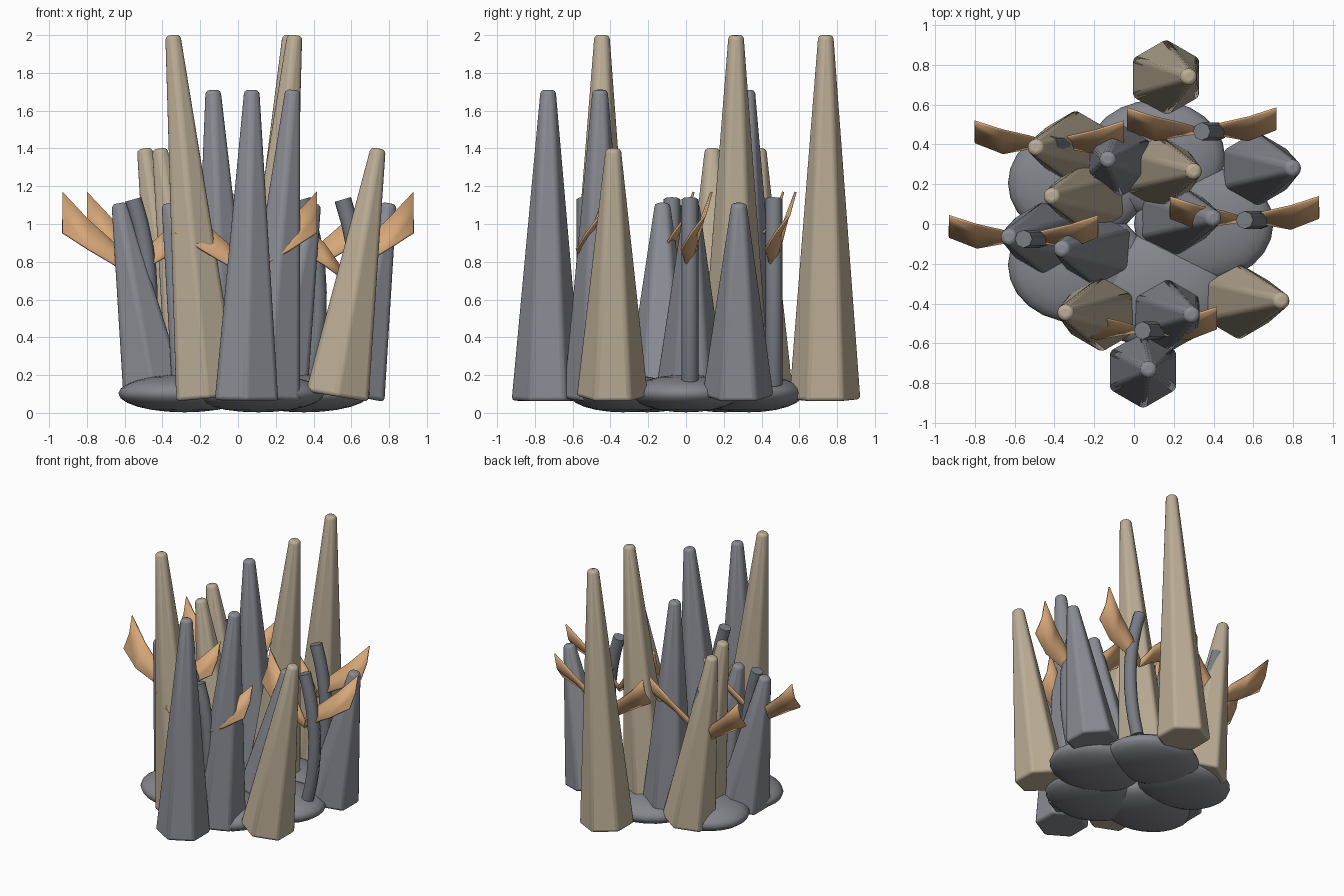
import bpy, bmesh, math
from mathutils import Vector, Matrix

if "Cube" in bpy.data.objects:
    bpy.data.objects.remove(bpy.data.objects["Cube"])


def material(name, rgb):
    m = bpy.data.materials.new(name)
    m.diffuse_color = (*rgb, 1)
    m.use_nodes = True
    m.node_tree.nodes["Principled BSDF"].inputs["Base Color"].default_value = m.diffuse_color
    return m


TAN = material("tan spike", (0.50, 0.42, 0.305))
GREY = material("grey spike", (0.255, 0.262, 0.295))
MOUND = material("grey mound", (0.235, 0.24, 0.265))
STEM = material("dark grey stem", (0.19, 0.205, 0.23))
LEAF = material("orange leaf", (0.67, 0.385, 0.19))


def finish(bm, name, mat):
    bmesh.ops.recalc_face_normals(bm, faces=bm.faces)
    me = bpy.data.meshes.new(name)
    bm.to_mesh(me)
    bm.free()
    me.materials.append(mat)
    ob = bpy.data.objects.new(name, me)
    bpy.context.collection.objects.link(ob)
    return ob


def smooth(ob, degrees):
    bpy.ops.object.select_all(action='DESELECT')
    ob.select_set(True)
    bpy.context.view_layer.objects.active = ob
    bpy.ops.object.shade_smooth_by_angle(angle=math.radians(degrees))


def tube(bm, centres, radii, axes, sides=6):
    """Loft capped rings along a path."""
    rings = []
    for c, r, ax in zip(centres, radii, axes):
        rot = Matrix.Rotation(math.atan2(ax.x, ax.z), 3, 'Y')
        rings.append([bm.verts.new(c + rot @ Vector((
            r * math.sin(2 * math.pi * i / sides),
            r * math.cos(2 * math.pi * i / sides), 0))) for i in range(sides)])
    for a, b in zip(rings, rings[1:]):
        for i in range(sides):
            j = (i + 1) % sides
            bm.faces.new((a[i], a[j], b[j], b[i]))
    bm.faces.new(rings[0])
    bm.faces.new(rings[-1])


def spike(name, mat, y, base_x, tip_x, height):
    tilt = math.atan2(tip_x - base_x, height)
    base = Vector((base_x, y, 0.062 + 0.16 * abs(math.sin(tilt))))
    tip = Vector((tip_x, y + 0.005, height))
    axis = tip - base
    bm = bmesh.new()
    tube(bm, [base, tip], [0.194, 0.046], [axis, axis])
    ob = finish(bm, name, mat)
    bev = ob.modifiers.new("soft_edges", 'BEVEL')
    bev.width = 0.021
    bev.segments = 3
    bev.limit_method = 'NONE'
    smooth(ob, 40)


# Five flattened mounds in a ring form the base
for k in range(5):
    a = 2 * math.pi * k / 5
    bm = bmesh.new()
    bmesh.ops.create_uvsphere(bm, u_segments=24, v_segments=12, radius=1)
    for v in bm.verts:
        v.co = Vector((v.co.x * 0.35 + 0.35 * math.cos(a),
                       v.co.y * 0.29 + 0.35 * math.sin(a),
                       v.co.z * 0.1 + 0.103))
    smooth(finish(bm, f"base_mound_{k}", MOUND), 60)

# Six-sided leaning spikes: y, base x, tip x, height
tan_spikes = [(0.735, 0.16, 0.275, 2.0), (0.26, 0.12, 0.30, 2.0),
              (-0.45, -0.16, -0.345, 2.0), (0.38, -0.29, -0.495, 1.4),
              (0.135, -0.21, -0.415, 1.4), (-0.39, 0.525, 0.742, 1.4)]
grey_spikes = [(-0.735, 0.045, 0.073, 1.71), (-0.46, 0.16, 0.29, 1.71),
               (0.32, -0.07, -0.132, 1.71), (0.275, 0.61, 0.80, 1.11),
               (0.025, 0.20, 0.40, 1.11), (-0.07, -0.44, -0.63, 1.11),
               (-0.13, -0.18, -0.365, 1.11)]
for i, s in enumerate(tan_spikes):
    spike(f"tan_spike_{i}", TAN, *s)
for i, s in enumerate(grey_spikes):
    spike(f"grey_spike_{i}", GREY, *s)

# Leaf cross-sections: x, lower (y, z), upper (y, z)
LEAF_ROWS = [(0.00, -0.005, 0.71, 0.01, 0.76), (0.10, -0.02, 0.785, 0.04, 0.90),
             (0.235, -0.045, 0.865, 0.07, 1.02), (0.375, 0.01, 0.955, 0.115, 1.17)]


def leaf(name, x, y, side):
    bm = bmesh.new()
    rows = []
    for i, (dx, y0, z0, y1, z1) in enumerate(LEAF_ROWS):
        cup = 0.006 * i
        pts = [(y0, z0), ((y0 + y1) / 2 + cup, (z0 + z1) / 2 - cup), (y1, z1)]
        rows.append([bm.verts.new((x + side * dx, y + py, pz)) for py, pz in pts])
    for a, b in zip(rows, rows[1:]):
        for i in range(2):
            bm.faces.new((a[i], a[i + 1], b[i + 1], b[i]))
    ob = finish(bm, name, LEAF)
    sol = ob.modifiers.new("thickness", 'SOLIDIFY')
    sol.thickness = 0.012
    sol.offset = 0
    smooth(ob, 35)


# Plants: bowed stem carrying a mirrored pair of leaves
plants = [(0.34, 0.465), (-0.425, 0.40), (0.555, 0.02), (-0.555, -0.075), (0.042, -0.535)]
for k, (x, y) in enumerate(plants):
    path = []
    for i in range(9):
        t = i / 8
        path.append(Vector((x + 0.02 * (1 - t) + 0.30 * t * (1 - t), y, 0.15 + 0.98 * t)))
    axes = [path[min(i + 1, 8)] - path[max(i - 1, 0)] for i in range(9)]
    bm = bmesh.new()
    tube(bm, path, [0.045] * 9, axes, sides=8)
    smooth(finish(bm, f"stem_{k}", STEM), 50)
    for side, label in ((-1, "left"), (1, "right")):
        leaf(f"{label}_leaf_{k}", x, y, side)
